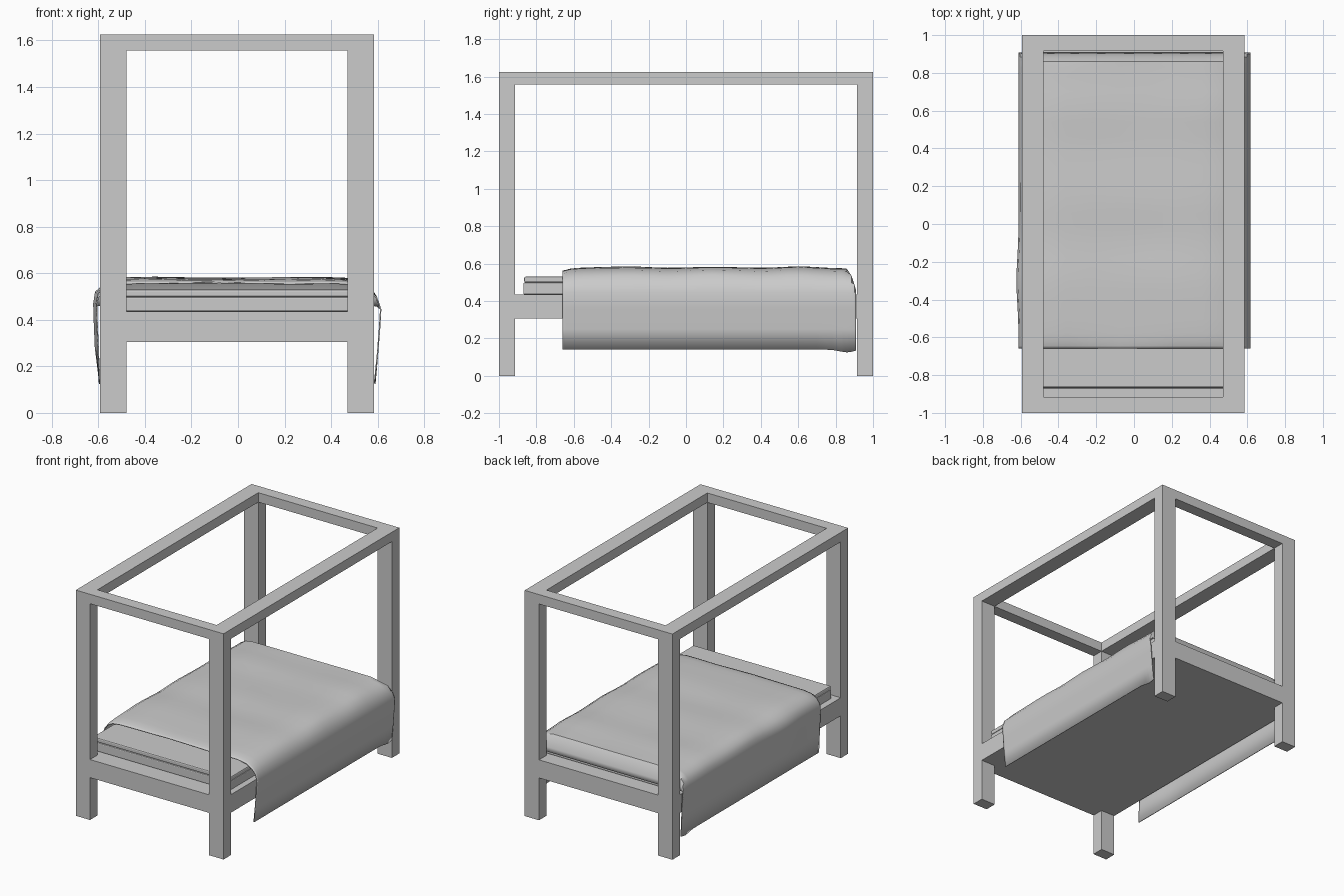
import bpy, bmesh, math

if "Cube" in bpy.data.objects:
    bpy.data.objects.remove(bpy.data.objects["Cube"])


def box(name, x, y, z, bevel=0.0):
    """Box from (min, max) ranges, with an optional rounded edge."""
    bm = bmesh.new()
    bmesh.ops.create_cube(bm, size=1)
    for v in bm.verts:
        for i, (lo, hi) in enumerate((x, y, z)):
            v.co[i] = lo if v.co[i] < 0 else hi
    mesh = bpy.data.meshes.new(name)
    bm.to_mesh(mesh)
    bm.free()
    ob = bpy.data.objects.new(name, mesh)
    bpy.context.collection.objects.link(ob)
    if bevel:
        mod = ob.modifiers.new("soft_edge", "BEVEL")
        mod.width, mod.segments = bevel, 2
    return ob


def interp(points, t):
    """Piecewise linear lookup."""
    for (a, u), (b, v) in zip(points, points[1:]):
        if t <= b:
            return u + (v - u) * (t - a) / (b - a)
    return points[-1][1]


# Frame limits: outer and inner faces of the posts
XL, XLI, XRI, XR = -0.592, -0.479, 0.471, 0.585
YO, YI = 1.0, 0.915
BASE, DECK, BEAM, TOP = 0.305, 0.435, 1.557, 1.625
sides = {"left": (XL, XLI), "right": (XRI, XR)}
ends = {"front": (-YO, -YI), "back": (YI, YO)}

# Four corner posts
for s, xr in sides.items():
    for e, yr in ends.items():
        box(f"{e}_{s}_post", xr, yr, (0, TOP))

# Canopy beams and bed rails between the posts
for part, zr in (("canopy_beam", (BEAM, TOP)), ("bed_rail", (BASE, DECK))):
    for s, xr in sides.items():
        box(f"{s}_{part}", xr, (-YI, YI), zr)
    for e, yr in ends.items():
        box(f"{e}_{part}", (XLI, XRI), yr, zr)

# Solid bed deck inside the rails
box("bed_deck", (XLI, XRI), (-YI, YI), (BASE, DECK))

# Mattress and the thinner sheet layer on it
box("mattress", (-0.55, 0.545), (-0.87, 0.89), (DECK, 0.498), 0.006)
box("sheet", (-0.55, 0.545), (-0.865, 0.885), (0.498, 0.53), 0.008)

# Blanket: cross-section from left hem to right hem, lofted along the bed
section = [(-0.598, 0.14), (-0.604, 0.28), (-0.609, 0.40), (-0.611, 0.47),
           (-0.603, 0.51), (-0.58, 0.542), (-0.54, 0.565), (-0.48, 0.575),
           (-0.36, 0.577), (-0.22, 0.574), (-0.08, 0.572), (0.08, 0.572),
           (0.22, 0.574), (0.36, 0.576), (0.46, 0.572), (0.53, 0.557),
           (0.572, 0.53), (0.598, 0.497), (0.616, 0.445), (0.611, 0.36),
           (0.602, 0.25), (0.591, 0.14)]
ridge = [(-0.66, -0.018), (-0.63, -0.006), (-0.58, 0.0), (-0.3, 0.012),
         (-0.08, 0.0), (0.12, 0.011), (0.42, 0.0), (0.6, 0.01),
         (0.8, -0.002), (0.92, 0.0)]
back_drop = [(-0.7, 0.7), (0.83, 0.6), (0.86, 0.572), (0.885, 0.535),
             (0.9, 0.49), (0.908, 0.46)]
rows = [-0.66, -0.645, -0.62, -0.58] + [-0.5 + 0.08 * i for i in range(17)] + \
       [0.83, 0.86, 0.885, 0.9, 0.908]

bm = bmesh.new()
grid = []
for y in rows:
    row = []
    for x, z in section:
        if z > 0.5:
            wave = interp(ridge, y)
            z += wave * (0.75 + 0.25 * math.cos(9 * x + 4 * y))
        if z > 0.45:
            z = min(z, interp(back_drop, y))
        if x < -0.58 and z > 0.2:
            x -= 0.012 * math.exp(-((y + 0.3) / 0.16) ** 2)
        if z < 0.2:
            z -= 0.015 * math.exp(-((y - 0.86) / 0.05) ** 2)
        row.append(bm.verts.new((x, y, z)))
    grid.append(row)
for a, b in zip(grid, grid[1:]):
    for i in range(len(section) - 1):
        bm.faces.new((a[i], a[i + 1], b[i + 1], b[i]))
bmesh.ops.recalc_face_normals(bm, faces=bm.faces)
if sum(f.normal.z for f in bm.faces) < 0:
    bmesh.ops.reverse_faces(bm, faces=bm.faces)
mesh = bpy.data.meshes.new("blanket")
bm.to_mesh(mesh)
bm.free()
blanket = bpy.data.objects.new("blanket", mesh)
bpy.context.collection.objects.link(blanket)
solid = blanket.modifiers.new("thickness", "SOLIDIFY")
solid.thickness, solid.offset = 0.006, -1
bpy.context.view_layer.objects.active = blanket
blanket.select_set(True)
bpy.ops.object.shade_smooth_by_angle(angle=math.radians(40))
